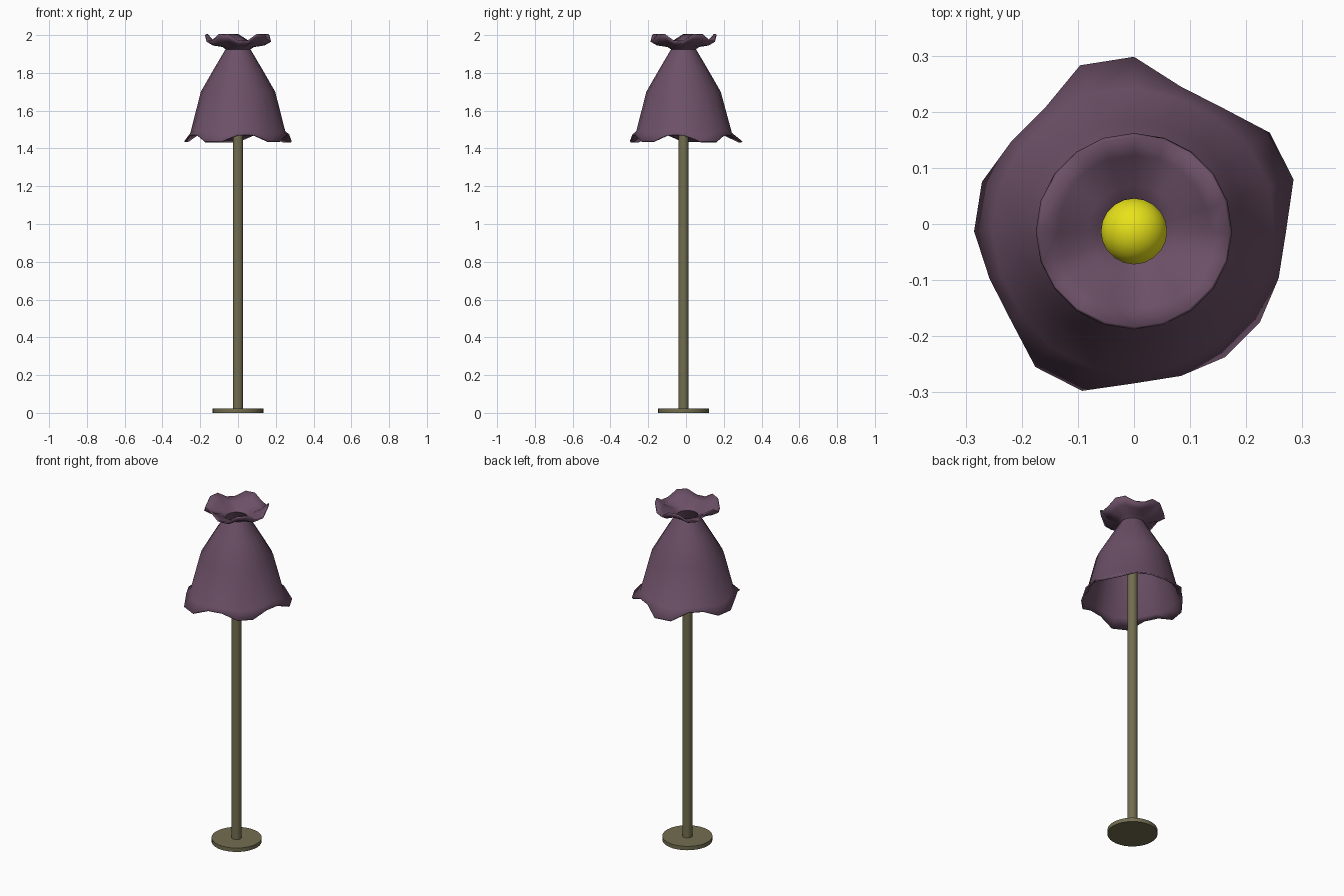
import bpy, bmesh, math

if "Cube" in bpy.data.objects:
    bpy.data.objects.remove(bpy.data.objects["Cube"])

AXIS_Y = -0.013


def material(name, rgb):
    m = bpy.data.materials.new(name)
    m.diffuse_color = (*rgb, 1)
    m.use_nodes = True
    m.node_tree.nodes["Principled BSDF"].inputs["Base Color"].default_value = m.diffuse_color
    return m


PURPLE = material("purple_fabric", (0.15, 0.08, 0.135))
BRASS = material("dull_brass", (0.17, 0.155, 0.08))
GLOW = material("yellow_bulb", (0.8, 0.76, 0.01))


def finish(name, mat, angle):
    ob = bpy.context.object
    ob.name = name
    ob.data.materials.append(mat)
    bpy.ops.object.shade_smooth_by_angle(angle=math.radians(angle))
    return ob


def cylinder(name, r, z0, z1, sides, mat):
    bpy.ops.mesh.primitive_cylinder_add(vertices=sides, radius=r, depth=z1 - z0,
                                        location=(0, AXIS_Y, (z0 + z1) / 2))
    return finish(name, mat, 40)


# Base, pole and bulb
cylinder("base", 0.135, 0.0, 0.023, 32, BRASS)
cylinder("pole", 0.027, 0.02, 1.64, 16, BRASS)
bpy.ops.mesh.primitive_uv_sphere_add(segments=24, ring_count=12, radius=0.06,
                                     location=(0, AXIS_Y, 1.68))
finish("bulb", GLOW, 60)

# Shade rings: radius, height, radial ruffle, vertical ruffle
RINGS = [
    (0.271, 1.474, 1.0, -0.036),
    (0.250, 1.492, 0.15, -0.010),
    (0.197, 1.70, 0, 0),
    (0.128, 1.82, 0, 0),
    (0.066, 1.925, 0, 0),
    (0.085, 1.937, 0, 0.002),
    (0.140, 1.945, 0, 0.020),
    (0.175, 1.965, 0, 0.035),
]
SIDES = 20
# Radial bulge of the five petals, going round from the back
PETALS = [0.040, 0.014, 0.028, 0.006, 0.028]

bm = bmesh.new()
loops = []
for r, z, flare, lift in RINGS:
    loop = []
    for i in range(SIDES):
        a = math.radians(90 + 18 * i)
        on_petal = 1 if i % 4 < 2 else 0
        rad = r + flare * on_petal * PETALS[i // 4]
        loop.append(bm.verts.new((rad * math.cos(a), AXIS_Y + rad * math.sin(a),
                                  z + lift * on_petal)))
    loops.append(loop)
for lo, hi in zip(loops, loops[1:]):
    for i in range(SIDES):
        j = (i + 1) % SIDES
        bm.faces.new((lo[i], lo[j], hi[j], hi[i]))
mesh = bpy.data.meshes.new("lampshade")
bm.to_mesh(mesh)
bm.free()
shade = bpy.data.objects.new("lampshade", mesh)
bpy.context.collection.objects.link(shade)
bpy.ops.object.select_all(action="DESELECT")
shade.select_set(True)
bpy.context.view_layer.objects.active = shade
finish("lampshade", PURPLE, 70)
solid = shade.modifiers.new("thickness", "SOLIDIFY")
solid.thickness = 0.008
solid.offset = -1
